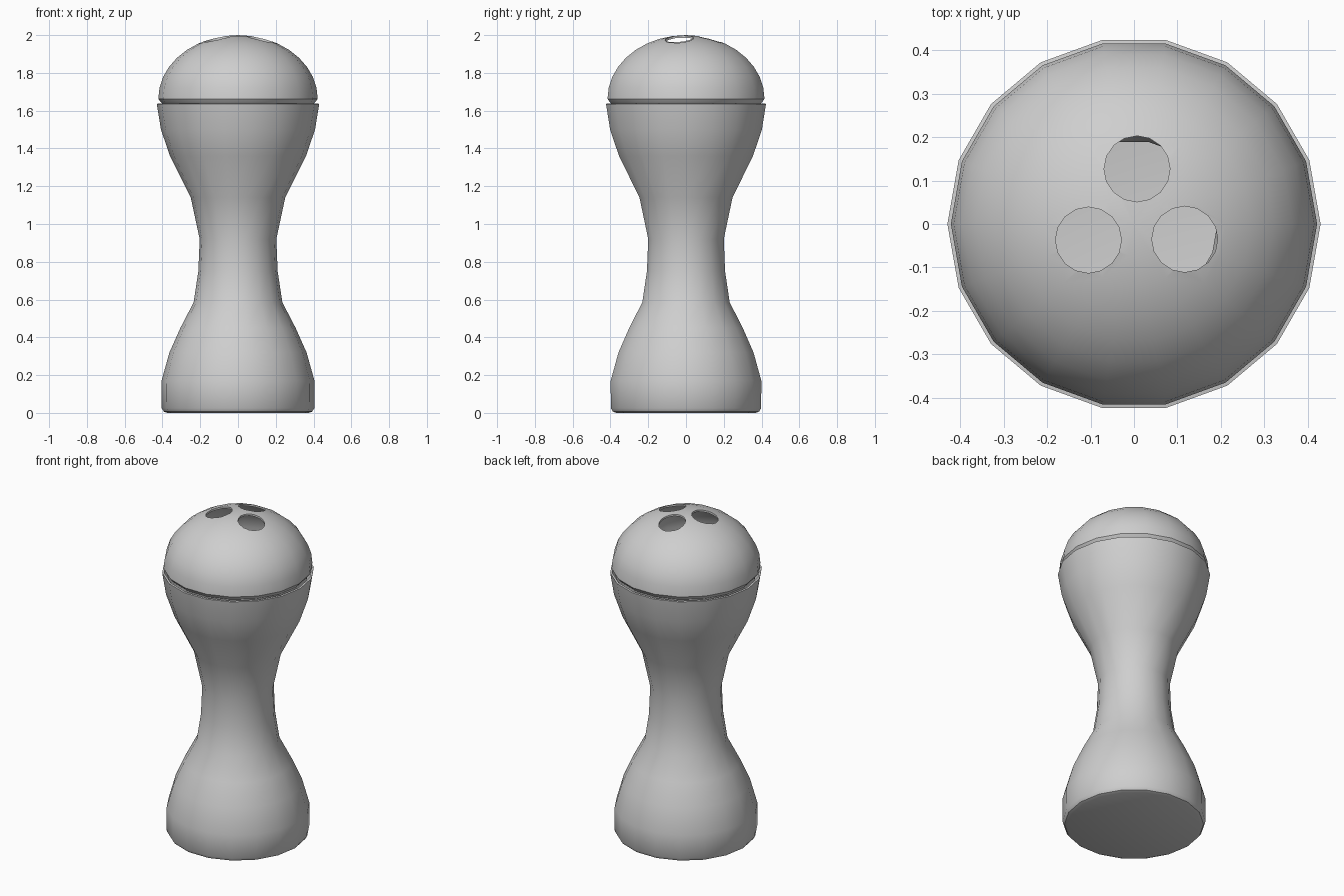
import bpy
import bmesh
from math import sin, cos, pi, radians

if "Cube" in bpy.data.objects:
    bpy.data.objects.remove(bpy.data.objects["Cube"])

SIDES = 18
WALL = 0.011

grey = bpy.data.materials.new("plain_grey")
grey.use_nodes = True
colour = (0.62, 0.62, 0.62, 1)
grey.diffuse_color = colour
grey.node_tree.nodes["Principled BSDF"].inputs["Base Color"].default_value = colour


def lathe(name, profile):
    """Turn (radius, height) points, listed from bottom to top, into a shell."""
    bm = bmesh.new()
    rings = []
    for r, z in profile:
        count = SIDES if r > 0 else 1
        rings.append([bm.verts.new((r * cos(2 * pi * i / SIDES),
                                    r * sin(2 * pi * i / SIDES), z))
                      for i in range(count)])
    for low, high in zip(rings, rings[1:]):
        for i in range(SIDES):
            j = (i + 1) % SIDES
            corners = [low[i % len(low)], low[j % len(low)],
                       high[j % len(high)], high[i % len(high)]]
            bm.faces.new(list(dict.fromkeys(corners)))
    mesh = bpy.data.meshes.new(name)
    bm.to_mesh(mesh)
    bm.free()
    mesh.materials.append(grey)
    obj = bpy.data.objects.new(name, mesh)
    bpy.context.collection.objects.link(obj)
    shell = obj.modifiers.new("wall", 'SOLIDIFY')
    shell.thickness = WALL
    shell.offset = -1
    return obj


def finish(obj):
    """Apply the modifiers and smooth the shading."""
    bpy.ops.object.select_all(action='DESELECT')
    obj.select_set(True)
    bpy.context.view_layer.objects.active = obj
    for modifier in list(obj.modifiers):
        bpy.ops.object.modifier_apply(modifier=modifier.name)
    bpy.ops.object.shade_smooth_by_angle(angle=radians(35))


# Hollow waisted body, open at the top
body = lathe("body", [
    (0, 0), (0.375, 0), (0.393, 0.007), (0.404, 0.025), (0.405, 0.17),
    (0.363, 0.32), (0.305, 0.45), (0.235, 0.585), (0.21, 0.75),
    (0.203, 0.92), (0.25, 1.14), (0.36, 1.36), (0.408, 1.5), (0.43, 1.636)])
finish(body)

# Domed lid with a collar tucked inside the body
dome = [(0.422 * cos(a), 1.663 + 0.337 * sin(a))
        for a in (pi / 2 * k / 9 for k in range(9))]
lid = lathe("domed_lid", [(0.397, 1.6), (0.402, 1.638), (0.412, 1.648)]
            + dome + [(0, 2.0)])

# Three round holes through the lid
cutters = []
for x, y in ((0.007, 0.127), (-0.105, -0.037), (0.117, -0.035)):
    bpy.ops.mesh.primitive_cylinder_add(vertices=16, radius=0.076, depth=0.4,
                                        location=(x, y, 1.95))
    cutter = bpy.context.object
    cutter.name = "hole_cutter"
    cutter.hide_render = True
    cut = lid.modifiers.new("hole", 'BOOLEAN')
    cut.operation = 'DIFFERENCE'
    cut.solver = 'EXACT'
    cut.object = cutter
    cutters.append(cutter)
finish(lid)
for cutter in cutters:
    bpy.data.objects.remove(cutter)
